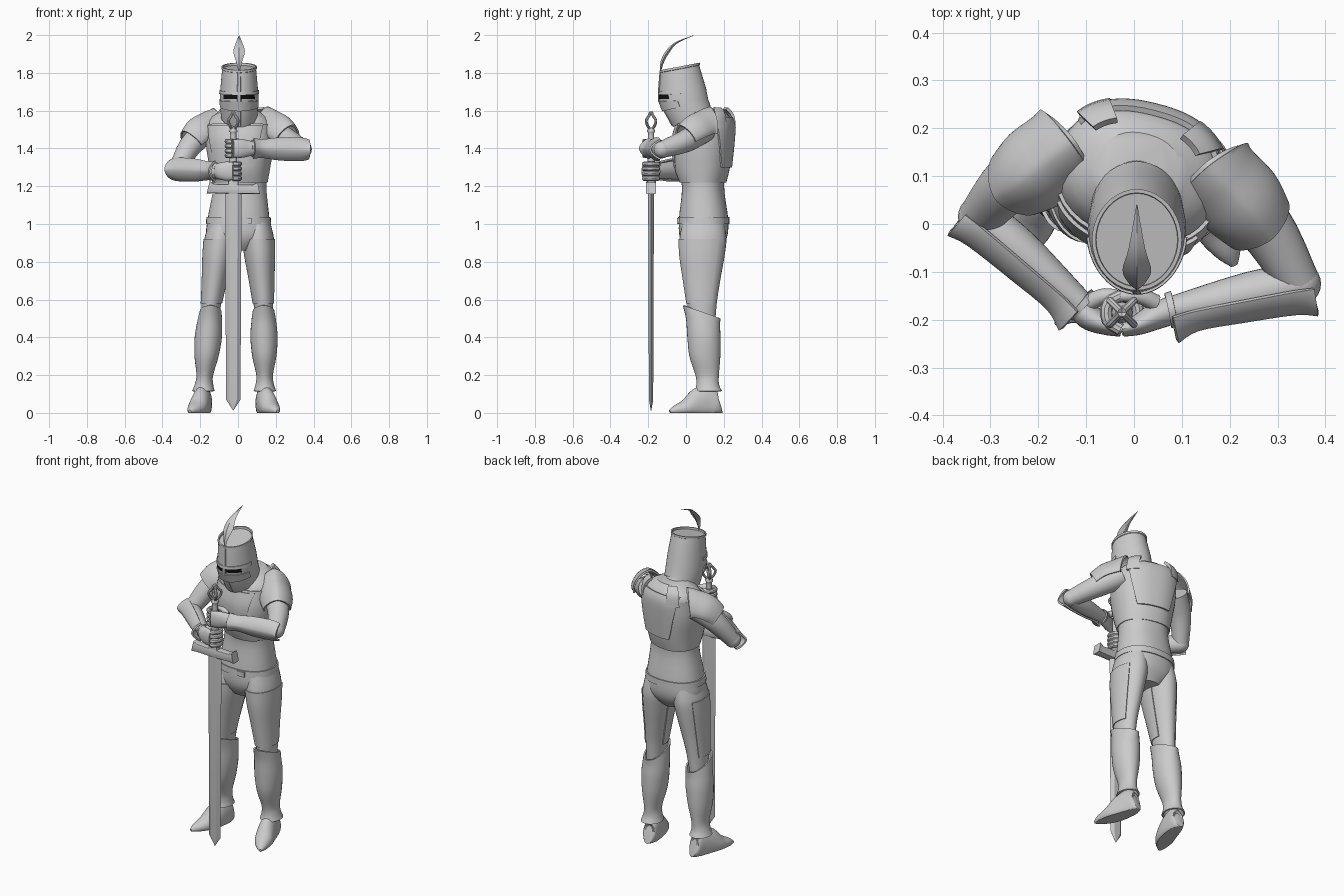
import bpy
from math import sin, cos, pi, radians
from mathutils import Vector

if "Cube" in bpy.data.objects:
    bpy.data.objects.remove(bpy.data.objects["Cube"])


def make_mesh(name, verts, faces, thick=0, mat=None):
    mesh = bpy.data.meshes.new(name)
    mesh.from_pydata(verts, [], faces)
    ob = bpy.data.objects.new(name, mesh)
    bpy.context.collection.objects.link(ob)
    if mat:
        mesh.materials.append(mat)
    if thick:
        mod = ob.modifiers.new("thickness", 'SOLIDIFY')
        mod.thickness, mod.offset = thick, 0
    return ob


def smooth_rings(rings, steps):
    """Catmull-Rom interpolation of ring parameters."""
    rings = [tuple(r) + (0,) * (7 - len(r)) for r in rings]
    out = []
    for i in range(len(rings) - 1):
        p0, p1 = rings[max(i - 1, 0)], rings[i]
        p2, p3 = rings[i + 1], rings[min(i + 2, len(rings) - 1)]
        for s in range(steps):
            t = s / steps
            out.append([b + 0.5 * t * (c - a + t * (2*a - 5*b + 4*c - d + t * (3*(b - c) + d - a)))
                        if steps > 1 else b for a, b, c, d in zip(p0, p1, p2, p3)])
    return out + [list(rings[-1])]


def sweep(name, rings, along=False, arc=None, steps=4, n=28, power=2, thick=0,
          ref=(0, 0, 1), floor=False, mat=None):
    """Skin rings (x, y, z, ra, rb, tilt, twist), stacked upward or along a path.
    arc = start and end angle, optionally followed by the angles at the last ring."""
    rings = smooth_rings(rings, steps)
    centres = [Vector(r[:3]) for r in rings]
    m = n + 1 if arc else n
    arcs = arc or (0, 360)
    verts = []
    for i, (x, y, z, ra, rb, tilt, twist) in enumerate(rings):
        if along:
            t = (centres[min(i + 1, len(rings) - 1)] - centres[max(i - 1, 0)]).normalized()
            du = t.cross(Vector(ref)).normalized()
            dv = du.cross(t)
        else:
            du = Vector((cos(twist), sin(twist), 0))
            dv = Vector((-sin(twist), cos(twist), tilt))
        f = i / (len(rings) - 1)
        a0, a1 = (radians(p + (q - p) * f) for p, q in zip(arcs[:2], arcs[-2:]))
        for k in range(m):
            a = a0 + (a1 - a0) * k / n
            c, s = cos(a), sin(a)
            u = ra * (abs(c) ** (2 / power)) * (1 if c > 0 else -1)
            v = rb * (abs(s) ** (2 / power)) * (1 if s > 0 else -1)
            p = centres[i] + du * u + dv * v
            if floor:
                p.z = max(p.z, 0)
            verts.append(p)
    faces = [(i*m + k, i*m + (k + 1) % m, (i + 1)*m + (k + 1) % m, (i + 1)*m + k)
             for i in range(len(rings) - 1) for k in range(n)]
    if along:
        faces = [f[::-1] for f in faces]
    if not arc and not thick:
        lo, hi = list(range(m)), list(range((len(rings) - 1) * m, len(rings) * m))
        faces += [lo, hi[::-1]] if along else [lo[::-1], hi]
    return make_mesh(name, verts, faces, thick, mat)


black = bpy.data.materials.new("black")
black.diffuse_color = (0.005, 0.005, 0.005, 1)
black.use_nodes = True
black.node_tree.nodes["Principled BSDF"].inputs["Base Color"].default_value = black.diffuse_color

# Torso, belt and neck
TW = -0.25
sweep("torso", [(.0, .09, .86, .07, .085), (.003, .092, .93, .165, .125), (.003, .093, 1.03, .163, .13),
                (.01, .09, 1.2, .14, .11, 0, TW/2), (.01, .085, 1.3, .15, .13, 0, TW),
                (.01, .09, 1.45, .172, .142, 0, TW), (.01, .11, 1.55, .165, .125, 0, TW),
                (.01, .115, 1.605, .085, .075, 0, TW)], power=2.3, n=36)
sweep("belt", [(.003, .093, 1.0, .169, .133), (.003, .093, 1.037, .166, .132)],
      power=2.3, n=36, steps=1, thick=.008)
bpy.ops.mesh.primitive_cube_add(size=1, location=(.05, -.04, 1.018))
buckle = bpy.context.object
buckle.name, buckle.scale = "belt_buckle", (.045, .015, .03)
sweep("neck", [(.005, .1, 1.52, .085, .075), (.005, .07, 1.6, .065, .065), (.005, .03, 1.68, .062, .062)])

# Cuirass: full shell, then raised tapering back and breast plates with shoulder straps
sweep("cuirass", [(.01, .09, 1.22, .143, .115, 0, TW), (.01, .085, 1.3, .156, .14, 0, TW),
                  (.01, .088, 1.42, .175, .15, 0, TW), (.01, .1, 1.53, .172, .137, 0, TW)],
      power=2.3, n=36, thick=.008)
plate = [(.01, .088, 1.3, .16, .145, 0, TW), (.01, .088, 1.43, .18, .158, 0, TW),
         (.01, .1, 1.52, .178, .15, 0, TW), (.01, .106, 1.565, .165, .13, 0, TW)]
sweep("back_plate", plate, arc=(58, 122, 30, 150), power=2.4, thick=.012)
sweep("breast_plate", plate[:3], arc=(235, 305, 215, 325), power=2.3, thick=.008)
for name, a in (("left_strap", (34, 62)), ("right_strap", (118, 146))):
    sweep(name, [(.01, .103, 1.51, .178, .148, 0, TW), (.01, .11, 1.575, .168, .132, 0, TW),
                 (.01, .112, 1.612, .13, .1, 0, TW)], arc=a, thick=.016, power=2.4)


# Legs: thigh, thigh plate, greave, foot
def leg(side, s, hip, knee, ankle, spread):
    def cx(z):
        return s * (knee + (hip - knee) * (z - .57) / .35 if z > .57 else ankle + (knee - ankle) * (z - .13) / .44)
    thigh = [(.09, .42, .042, .06), (.085, .58, .052, .078), (.085, .7, .063, .096),
             (.087, .83, .077, .117), (.09, .92, .083, .124), (.092, 1.01, .07, .11)]
    sweep(side + "_thigh", [(cx(z), y, z, a, b) for y, z, a, b in thigh])
    sweep(side + "_thigh_plate", [(cx(z), y, z, a + .002, b + .003) for y, z, a, b in thigh[1:5]],
          arc=(165, 400) if s > 0 else (140, 375), thick=.006)
    greave = [(.118, .115, .056, .068), (.115, .15, .045, .056), (.112, .2, .04, .058),
              (.1, .3, .06, .078), (.095, .4, .068, .084), (.09, .48, .062, .086), (.083, .535, .054, .096)]
    sweep(side + "_greave", [(cx(z), y, z, a, b, -.36 * max(0, (z - .4) / .135))
                             for y, z, a, b in greave], thick=.008)
    foot = [(.128, .177, .05, .026, .05), (.13, .165, .048, .038, .065), (.137, .12, .05, .044, .1),
            (.15, .065, .045, .05, .088), (.172, 0, .025, .05, .048), (.196, -.055, .015, .03, .026),
            (.21, -.086, .008, .008, .008)]
    sweep(side + "_foot", [(s * (x + spread), *r) for x, *r in foot], along=True, floor=True)


leg("left", 1, .108, .135, .142, 0)
leg("right", -1, .095, .142, .182, .045)

# Arms, shoulder armour, forearm plates and gauntlets
GX, GY = -.025, -.185


def arm(side, s, shoulder, mid, elbow, wrist, pauldron):
    sweep(side + "_upper_arm", [(*shoulder, .065, .065), (*mid, .06, .06), (*elbow, .045, .045)], along=True)
    bpy.ops.mesh.primitive_uv_sphere_add(radius=.046, segments=24, ring_count=12, location=elbow)
    bpy.context.object.name = side + "_elbow"
    e, w = Vector(elbow), Vector(wrist)
    sweep(side + "_forearm", [(*e, .044, .047), (*e.lerp(w, .4), .046, .05), (*w, .029, .036)], along=True)
    c = 180 if s > 0 else 0
    d = (w - e).normalized()
    sweep(side + "_forearm_plate",
          [(*(e - d * .027), .07, .052), (*(e + d * .02), .058, .062), (*e.lerp(w, .5), .052, .06),
           (*e.lerp(w, .85), .05, .048), (*(w + d * .008), .067, .055)],
          along=True, arc=(c - 72, c + 72), power=1.6, thick=.01)
    sweep(side + "_shoulder_plate", pauldron, along=True, arc=(-15, 195), power=1.65, thick=.01)
    # palm, fingers wrapped round the grip, thumb, cuff
    z = wrist[2]
    sweep(side + "_palm", [(*wrist, .03, .036), (GX + s*.07, GY - .008, z, .028, .045),
                           (GX + s*.035, GY - .025, z, .022, .05), (GX, GY - .035, z, .016, .046)], along=True)
    for f in range(4):
        path = [radians(265 - s * 58 * k) for k in range(4)]
        sweep(f"{side}_finger_{f + 1}", [(GX + .034 * cos(a), GY + .036 * sin(a), z + .038 - f * .0255, .013, .0135)
                                         for a in path], along=True, n=10, steps=3)
    sweep(side + "_thumb", [(GX + s*.07, GY + .02, z + .02, .018, .018), (GX + s*.035, GY + .035, z + .035, .016, .016),
                            (GX - s*.005, GY + .033, z + .042, .01, .01)], along=True, n=12)
    sweep(side + "_cuff", [(*w, .036, .042), (*(w + d * .014), .034, .041)], along=True, steps=1, thick=.006)


arm("left", 1, (.17, .1, 1.5), (.27, 0, 1.44), (.345, -.125, 1.395), (.085, -.178, 1.4),
    [(.165, .112, 1.5, .088, .122), (.18, .094, 1.5, .085, .1), (.225, .045, 1.48, .086, .094),
     (.262, .0, 1.45, .072, .08)])
arm("right", -1, (-.17, .15, 1.49), (-.255, .09, 1.41), (-.322, .015, 1.29), (-.115, -.165, 1.28),
    [(-.14, .165, 1.49, .088, .122), (-.16, .15, 1.49, .085, .1), (-.205, .115, 1.47, .086, .094),
     (-.245, .085, 1.43, .072, .08)])

# Helmet: tapered barrel with recessed lid, tilted forward to a pointed chin
HX = .006
sweep("helmet", [(HX, .031, 1.567, .096, .1, .54), (HX, -.012, 1.655, .103, .129, .06),
                 (HX, -.018, 1.71, .1, .124, .08), (HX, -.033, 1.82, .09, .103, .19),
                 (HX, -.033, 1.822, .094, .106, .19), (HX, -.033, 1.834, .094, .106, .19),
                 (HX, -.033, 1.834, .086, .098, .19), (HX, -.033, 1.822, .085, .097, .19)],
      steps=1, n=40, power=1.95)
sweep("brow_band", [(HX, -.016, 1.69, .102, .128, .05), (HX, -.017, 1.709, .101, .126, .08)],
      arc=(185, 355), steps=1, thick=.008, power=1.95)
sweep("visor_plate", [(HX, .0, 1.625, .103, .124, .22), (HX, -.012, 1.655, .104, .131, .05)],
      arc=(195, 345), steps=1, thick=.006, power=1.95)
for name, a in (("right_eye_slit", (217, 264)), ("left_eye_slit", (276, 323))):
    sweep(name, [(HX, -.013, 1.662, .1045, .1305, 0), (HX, -.015, 1.687, .1035, .1295, 0)],
          arc=a, steps=1, mat=black, power=1.95)
sweep("nose_ridge", [(HX, -.066, 1.52, .012, .01), (HX, -.139, 1.65, .012, .009),
                     (HX, -.14, 1.71, .011, .008), (HX, -.134, 1.81, .008, .006)], n=8, steps=1)

# Plume: thin curved leaf
sweep("plume", [(HX, -.135, 1.81, .004, .004), (HX, -.125, 1.86, .009, .016), (HX, -.097, 1.912, .01, .03),
                (HX, -.05, 1.96, .005, .017), (HX, .04, 1.998, .001, .001)],
      along=True, ref=(1, 0, 0), n=4, steps=4)

# Sword
sweep("blade", [(GX, GY, .013, .001, .002), (GX, GY, .07, .038, .013), (GX, GY, 1.18, .044, .018)], n=6, steps=1)
sweep("crossguard", [(GX - .133, GY, 1.195, .027, .034), (GX - .105, GY, 1.188, .022, .025),
                     (GX, GY, 1.185, .024, .025), (GX + .105, GY, 1.184, .022, .024),
                     (GX + .135, GY, 1.19, .027, .032)], along=True, n=16, power=8, steps=1)
sweep("guard_collar", [(GX, GY, 1.18, .03, .024), (GX, GY, 1.235, .026, .022)], n=16, power=6, steps=1)
sweep("grip", [(GX, GY, 1.2, .018, .018), (GX, GY, 1.33, .02, .02), (GX, GY, 1.47, .016, .016),
               (GX, GY, 1.49, .022, .022), (GX, GY, 1.51, .014, .014)], n=16)
for i in range(4):
    a = i * pi / 2 + pi / 4
    prof = [(.006, 1.5), (.026, 1.52), (.036, 1.548), (.018, 1.57), (.003, 1.592)]
    sweep(f"pommel_claw_{i + 1}", [(GX + r * cos(a), GY + r * sin(a), z, .007, .008) for r, z in prof],
          along=True, ref=(-sin(a), cos(a), 0), n=8, steps=3)

# Bake thickness and shade
bpy.ops.object.select_all(action='SELECT')
bpy.context.view_layer.objects.active = bpy.data.objects["torso"]
bpy.ops.object.convert(target='MESH')
bpy.ops.object.shade_smooth_by_angle(angle=radians(32))
